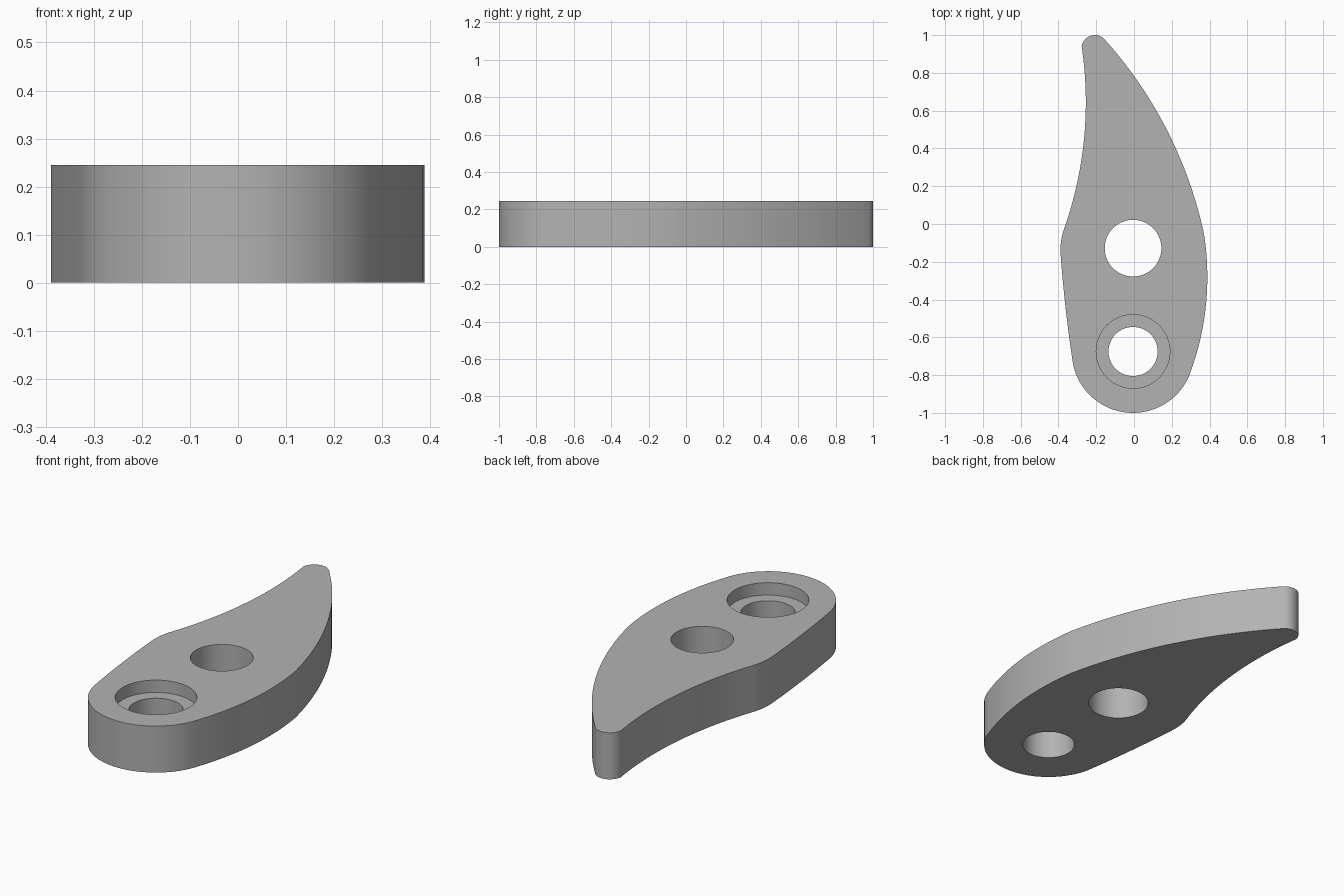
import bpy, bmesh, math
from mathutils import Vector

HEIGHT = 0.245
PIVOT = (-0.005, -0.128)
BOLT = (-0.005, -0.675)

if "Cube" in bpy.data.objects:
    bpy.data.objects.remove(bpy.data.objects["Cube"], do_unlink=True)

grey = bpy.data.materials.new("plain_grey")
grey.use_nodes = True
colour = (0.45, 0.45, 0.45, 1)
grey.diffuse_color = colour
grey.node_tree.nodes["Principled BSDF"].inputs["Base Color"].default_value = colour


def arc(a, b, c, steps):
    """Points on the circle through a, b and c, leaving out the end point c."""
    a, b, c = Vector(a), Vector(b), Vector(c)
    ab, ac = b - a, c - a
    d = 2 * (ab.x * ac.y - ab.y * ac.x)
    centre = a + Vector((ac.y * ab.length_squared - ab.y * ac.length_squared,
                         ab.x * ac.length_squared - ac.x * ab.length_squared)) / d
    start = a - centre
    angle = lambda p: math.atan2(p.y - centre.y, p.x - centre.x)
    turn = (angle(c) - angle(a)) % math.tau
    if (angle(b) - angle(a)) % math.tau > turn:
        turn -= math.tau
    r, a0 = start.length, angle(a)
    return [centre + r * Vector((math.cos(a0 + turn * i / steps),
                                 math.sin(a0 + turn * i / steps))) for i in range(steps)]


def cutter(name, centre, radius, low, high):
    bpy.ops.mesh.primitive_cylinder_add(vertices=64, radius=radius, depth=high - low,
                                        location=(*centre, (low + high) / 2))
    obj = bpy.context.object
    obj.name = name
    obj.hide_render = True
    obj.hide_set(True)
    obj.data.materials.append(grey)
    return obj


# Outline, clockwise from the left of the hooked tip
tip_left, tip_right = (-0.277, 0.94), (-0.158, 0.98)
belly_top, heel_right = (0.37, -0.05), (0.306, -0.765)
heel_left, flank, shoulder = (-0.323, -0.74), (-0.388, -0.17), (-0.368, -0.02)
outline = (arc(tip_left, (-0.21, 1.0), tip_right, 14)
           + arc(tip_right, (0.138, 0.566), belly_top, 28)
           + arc(belly_top, (0.388, -0.25), heel_right, 24)
           + arc(heel_right, (BOLT[0], -1.0), heel_left, 36)
           + arc(heel_left, (-0.365, -0.42), flank, 8)
           + arc(flank, (-0.386, -0.09), shoulder, 8)
           + arc(shoulder, (-0.27, 0.4), tip_left, 28))

# Plate body extruded from the outline
bm = bmesh.new()
base = bm.faces.new([bm.verts.new((p.x, p.y, 0)) for p in outline])
top = bmesh.ops.extrude_face_region(bm, geom=[base], use_keep_orig=True)
bmesh.ops.translate(bm, vec=(0, 0, HEIGHT),
                    verts=[v for v in top["geom"] if isinstance(v, bmesh.types.BMVert)])
bmesh.ops.recalc_face_normals(bm, faces=bm.faces)
mesh = bpy.data.meshes.new("lever_plate")
bm.to_mesh(mesh)
bm.free()
mesh.materials.append(grey)
plate = bpy.data.objects.new("lever_plate", mesh)
bpy.context.collection.objects.link(plate)

# Pivot hole, bolt hole and its counterbore
for tool in (cutter("pivot_hole_cutter", PIVOT, 0.15, -0.1, HEIGHT + 0.1),
             cutter("bolt_hole_cutter", BOLT, 0.13, -0.1, HEIGHT + 0.1),
             cutter("counterbore_cutter", BOLT, 0.195, HEIGHT - 0.065, HEIGHT + 0.1)):
    cut = plate.modifiers.new(tool.name, 'BOOLEAN')
    cut.operation = 'DIFFERENCE'
    cut.solver = 'EXACT'
    cut.object = tool

# Apply the cuts, then smooth the curved walls
bpy.ops.object.select_all(action='DESELECT')
plate.select_set(True)
bpy.context.view_layer.objects.active = plate
for name in [m.name for m in plate.modifiers]:
    tool = plate.modifiers[name].object
    bpy.ops.object.modifier_apply(modifier=name)
    bpy.data.objects.remove(tool, do_unlink=True)
bpy.ops.object.shade_smooth_by_angle(angle=math.radians(30))
